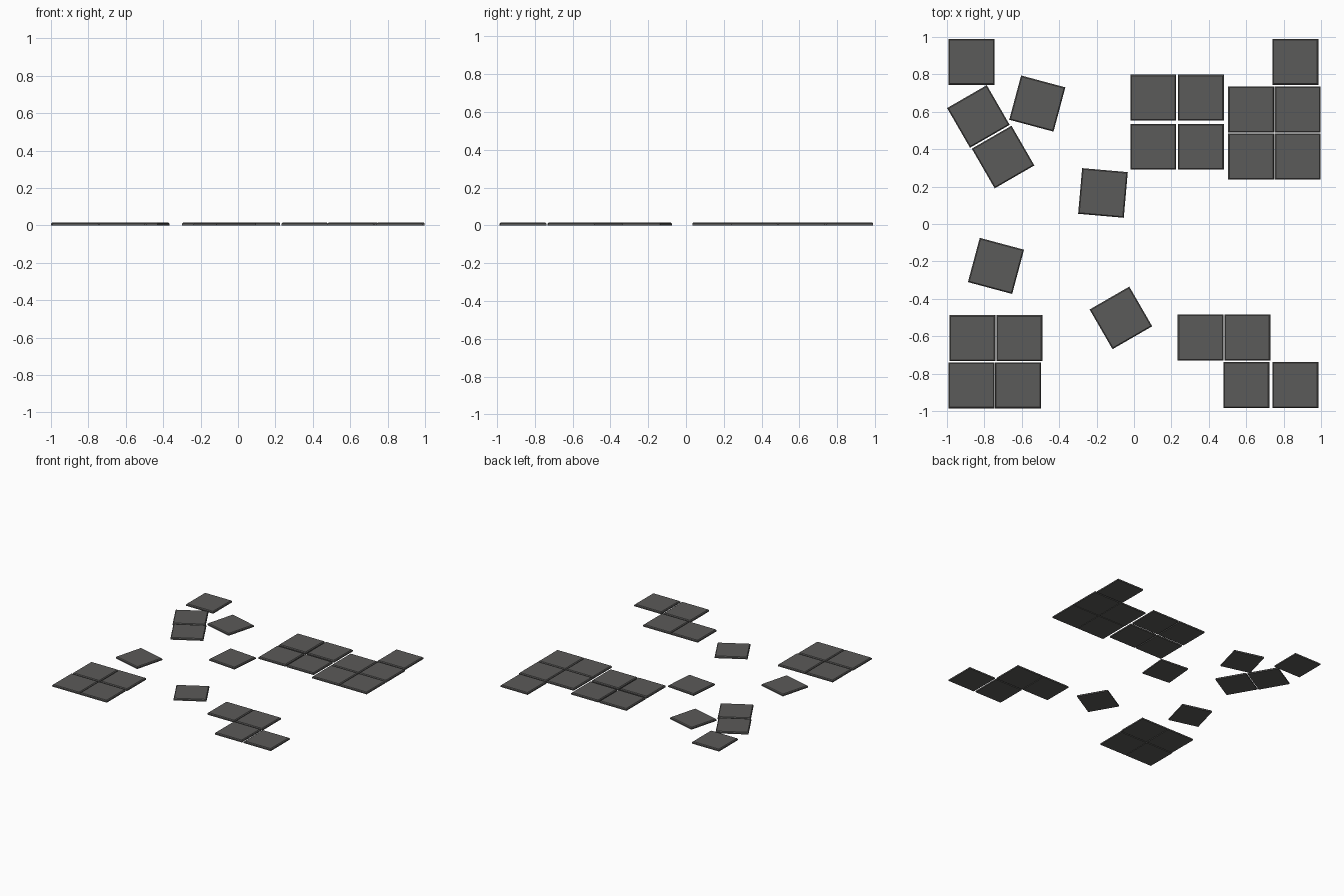
import bpy, bmesh, math

if "Cube" in bpy.data.objects:
    bpy.data.objects.remove(bpy.data.objects["Cube"])

SIZE, THICK, BEVEL = 0.245, 0.016, 0.006

stone = bpy.data.materials.new("dark grey stone")
stone.diffuse_color = (0.105, 0.103, 0.1, 1)
stone.use_nodes = True
stone.node_tree.nodes["Principled BSDF"].inputs["Base Color"].default_value = stone.diffuse_color

# One shared slab: square plate with a chamfered top rim
mesh = bpy.data.meshes.new("paving_tile")
bm = bmesh.new()
bmesh.ops.create_cube(bm, size=1)
for v in bm.verts:
    v.co = (v.co.x * SIZE, v.co.y * SIZE, (v.co.z + 0.5) * THICK)
top = [e for e in bm.edges if all(v.co.z > THICK / 2 for v in e.verts)]
bmesh.ops.bevel(bm, geom=top, offset=BEVEL, segments=1, affect='EDGES')
bm.to_mesh(mesh)
bm.free()
mesh.materials.append(stone)


def tile(x, y, angle=0):
    ob = bpy.data.objects.new("paving_tile", mesh)
    ob.location = (x, y, 0)
    ob.rotation_euler.z = math.radians(angle)
    bpy.context.collection.objects.link(ob)


# Two by two patches: column x positions, row y positions
for xs, ys in (((0.103, 0.358), (0.413, 0.676)),
               ((0.626, 0.875), (0.361, 0.612))):
    for x in xs:
        for y in ys:
            tile(x, y)

# Front left patch, rows slightly shifted
for x, y in ((-0.864, -0.61), (-0.613, -0.61), (-0.869, -0.863), (-0.62, -0.863)):
    tile(x, y)

# Front right stepped path
for x, y in ((0.356, -0.607), (0.606, -0.607), (0.601, -0.861), (0.863, -0.861)):
    tile(x, y)

# Back corner tiles
for x in (-0.869, 0.863):
    tile(x, 0.867)

# Loose turned tiles
for x, y, a in ((-0.832, 0.575, 30), (-0.70, 0.358, 30), (-0.517, 0.644, -15),
                (-0.166, 0.166, -5), (-0.738, -0.224, -15), (-0.07, -0.502, 30)):
    tile(x, y, a)
